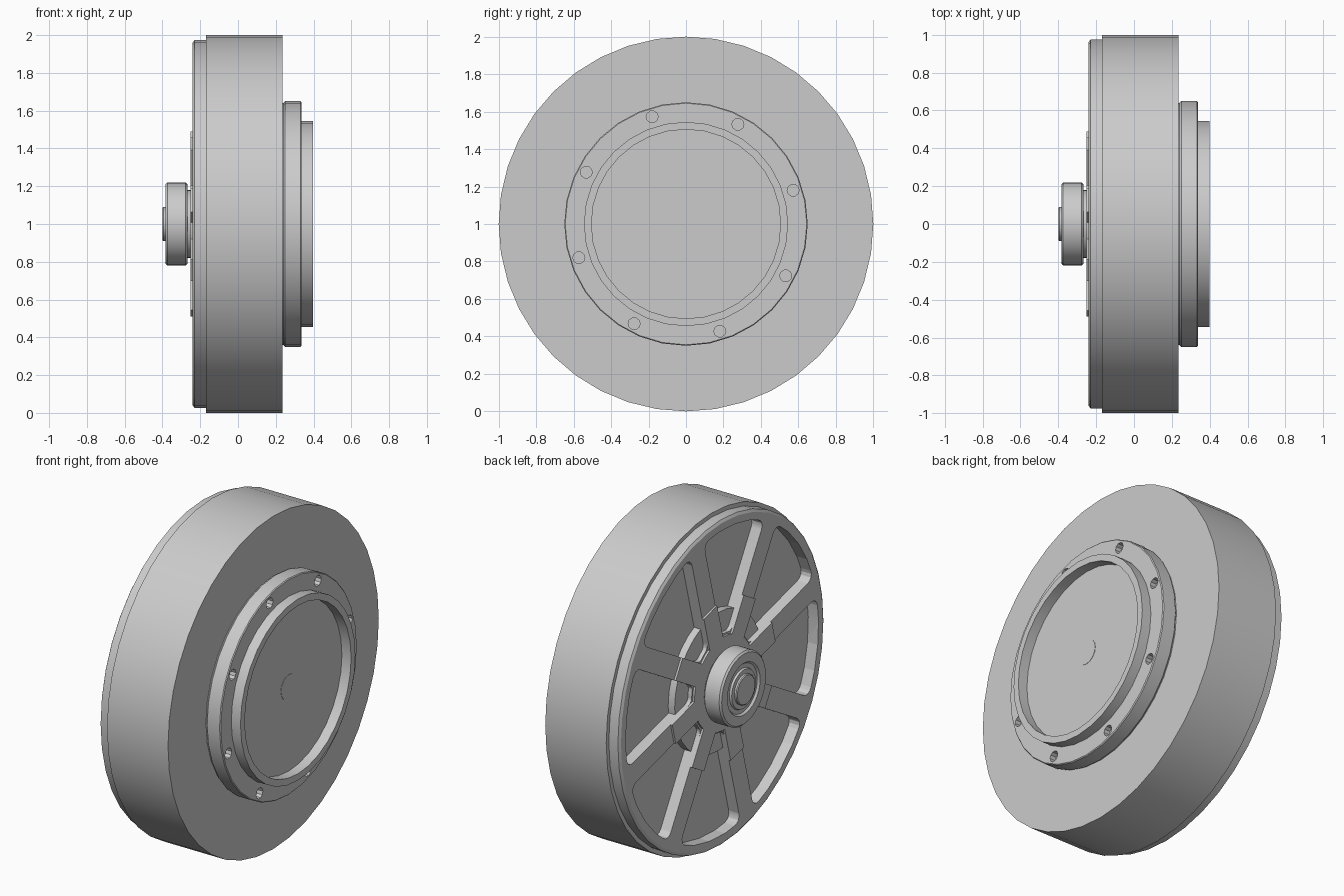
import bpy, bmesh, math
from mathutils import Matrix, Vector

cube = bpy.data.objects.get("Cube")
if cube:
    bpy.data.objects.remove(cube, do_unlink=True)

GREY = (0.6, 0.6, 0.6, 1.0)
mat = bpy.data.materials.new("plain grey")
mat.use_nodes = True
mat.diffuse_color = GREY
mat.node_tree.nodes["Principled BSDF"].inputs["Base Color"].default_value = GREY

SPOKES = 8
STEP = math.tau / SPOKES
SPOKE_START = math.radians(30)
BOLT_START = math.radians(17.5)
SPOKE_HALF = 0.065


def polar(x, r, a):
    """Point on the wheel, whose axle lies along x at z = 1."""
    return Vector((x, r * math.cos(a), 1 + r * math.sin(a)))


def make(name, bm):
    bmesh.ops.remove_doubles(bm, verts=bm.verts, dist=1e-5)
    bmesh.ops.recalc_face_normals(bm, faces=bm.faces)
    me = bpy.data.meshes.new(name)
    bm.to_mesh(me)
    bm.free()
    me.materials.append(mat)
    ob = bpy.data.objects.new(name, me)
    bpy.context.collection.objects.link(ob)
    return ob


def activate(ob):
    bpy.ops.object.select_all(action="DESELECT")
    ob.select_set(True)
    bpy.context.view_layer.objects.active = ob


def smooth(ob):
    activate(ob)
    bpy.ops.object.shade_smooth_by_angle(angle=math.radians(30))


def lathe(name, profile, sides=32):
    """Spin an (x, radius) profile around the axle; radius 0 closes the end."""
    bm = bmesh.new()
    rings = [[bm.verts.new(polar(x, r, math.tau * i / sides)) for i in range(sides)]
             if r else [bm.verts.new(polar(x, 0, 0))] * sides for x, r in profile]
    for a, b in zip(rings, rings[1:]):
        for i in range(sides):
            j = (i + 1) % sides
            quad = list(dict.fromkeys((a[i], a[j], b[j], b[i])))
            if len(quad) > 2:
                bm.faces.new(quad)
    ob = make(name, bm)
    smooth(ob)
    return ob


def prism(bm, outline, x0, x1, rounding=()):
    """Extrude an outline along the axle; rounding lists (corners, radius)."""
    lo = [bm.verts.new((x0, p.y, p.z)) for p in outline]
    hi = [bm.verts.new((x1, p.y, p.z)) for p in outline]
    n = len(outline)
    bm.faces.new(lo)
    bm.faces.new(hi[::-1])
    for i in range(n):
        j = (i + 1) % n
        bm.faces.new((lo[i], hi[i], hi[j], lo[j]))
    for corners, radius in rounding:
        edges = [bm.edges.get((lo[i], hi[i])) for i in corners]
        bmesh.ops.bevel(bm, geom=edges, offset=radius, segments=4,
                        profile=0.5, affect="EDGES")


def cut(ob, cutter):
    cutter.hide_render = True
    mod = ob.modifiers.new("cut", "BOOLEAN")
    mod.object = cutter
    mod.operation = "DIFFERENCE"
    mod.solver = "EXACT"
    activate(ob)
    bpy.ops.object.modifier_apply(modifier=mod.name)
    bpy.data.objects.remove(cutter, do_unlink=True)
    smooth(ob)


# Tread, a closed band around the rim disc
lathe("tread", [(-0.13, 0), (-0.13, 0.95), (-0.17, 0.95), (-0.17, 1),
                (0.235, 1), (0.235, 0)], 40)
rim = lathe("rim_disc", [(-0.12, 0), (-0.12, 0.975), (-0.23, 0.975),
                         (-0.24, 0.96), (-0.24, 0)], 40)

# Rounded pockets between the spokes
bm = bmesh.new()
for k in range(SPOKES):
    mid = SPOKE_START + (k + 0.5) * STEP
    outline = []
    for r, sign in ((0.915, 1), (0.29, -1)):
        half = STEP / 2 - math.asin(SPOKE_HALF / r)
        outline += [polar(0, r, mid + sign * half * (t / 2 - 1)) for t in range(5)]
    prism(bm, outline, -0.3, -0.172, (((0, 4), 0.055), ((5, 9), 0.035)))
cut(rim, make("pocket_cutter", bm))

# Low boss on the pocket floor
lathe("inner_boss", [(-0.15, 0), (-0.15, 0.415), (-0.215, 0.415), (-0.215, 0)])

# Raised pads on the inner spokes
bm = bmesh.new()
for k in range(SPOKES):
    turn = Matrix.Translation((0, 0, 1)) @ Matrix.Rotation(SPOKE_START + k * STEP, 4, "X")
    outline = [turn @ Vector((0, y, z)) for y, z in
               ((0.2, -SPOKE_HALF), (0.49, -SPOKE_HALF),
                (0.49, SPOKE_HALF), (0.2, SPOKE_HALF))]
    prism(bm, outline, -0.252, -0.24)
make("spoke_pads", bm)

# Hub neck, bearing and axle
lathe("hub_neck", [(-0.22, 0), (-0.22, 0.28), (-0.252, 0.28), (-0.252, 0.18),
                   (-0.275, 0.18), (-0.275, 0)])
lathe("bearing", [(-0.268, 0), (-0.268, 0.21), (-0.278, 0.22), (-0.374, 0.22),
                  (-0.384, 0.21), (-0.384, 0.155), (-0.372, 0.145),
                  (-0.372, 0.12), (-0.384, 0.115), (-0.384, 0)])
lathe("axle", [(-0.3, 0), (-0.3, 0.09), (-0.395, 0.09), (-0.4, 0.085),
               (-0.4, 0)], 16)

# Bolted flange with its collar
flange = lathe("flange", [(0.2, 0), (0.2, 0.64), (0.24, 0.64), (0.25, 0.65),
                          (0.332, 0.65), (0.337, 0.645), (0.337, 0.545),
                          (0.398, 0.545), (0.398, 0.505),
                          (0.337, 0.505), (0.337, 0)])
bm = bmesh.new()
for k in range(SPOKES):
    c = polar(0, 0.6, BOLT_START + k * STEP)
    hole = [c + Vector((0, 0.032 * math.cos(a), 0.032 * math.sin(a)))
            for a in (math.tau * i / 10 for i in range(10))]
    prism(bm, hole, 0.3, 0.36)
cut(flange, make("bolt_hole_cutter", bm))
lathe("axle_end", [(0.3, 0), (0.3, 0.075), (0.339, 0.075), (0.339, 0)], 16)
